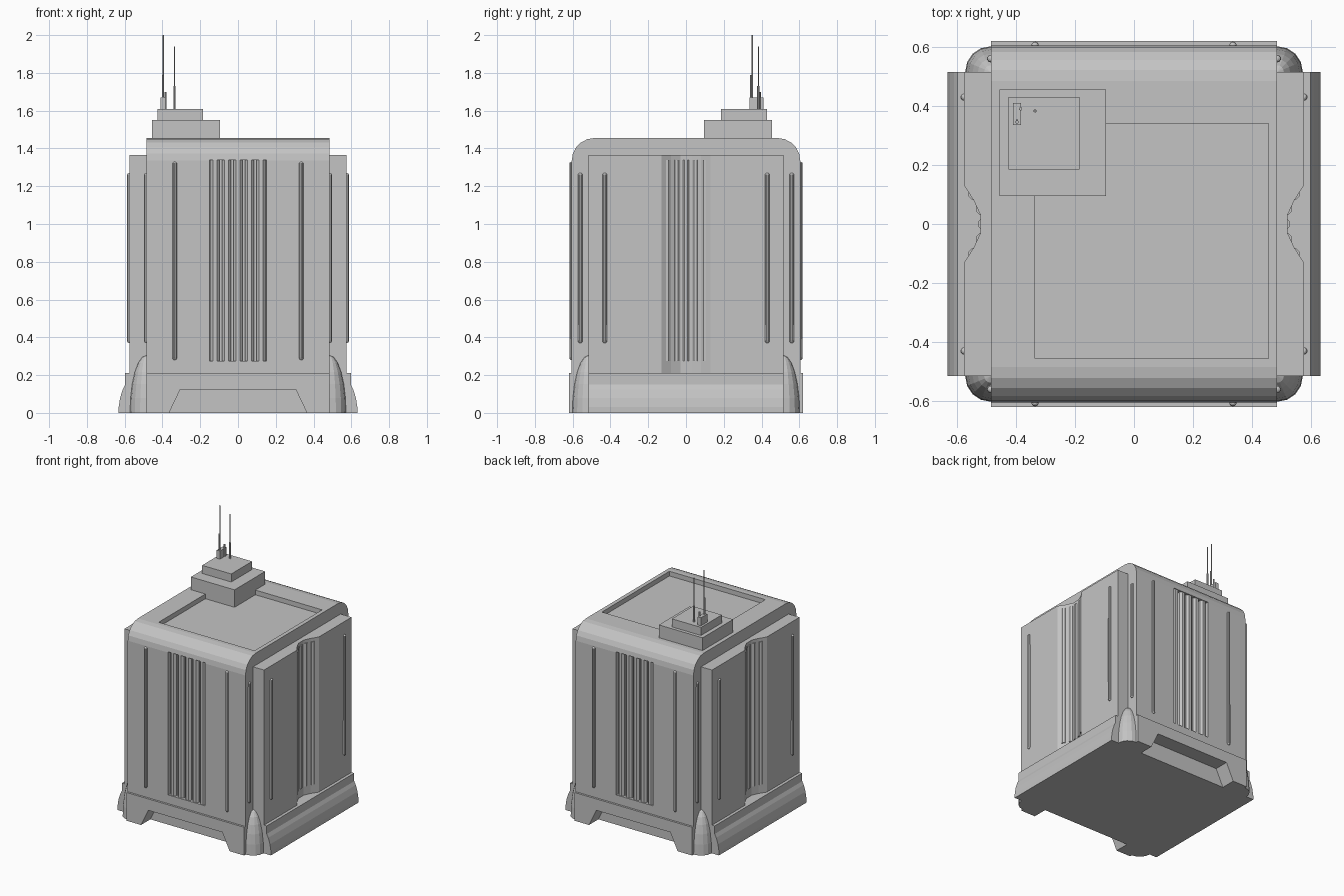
import bpy, bmesh, math
from mathutils import Matrix, Vector

old = bpy.data.objects.get("Cube")
if old:
    bpy.data.objects.remove(old, do_unlink=True)

GREY = 0.55
mat = bpy.data.materials.new("plain grey")
mat.use_nodes = True
mat.diffuse_color = (GREY, GREY, GREY, 1)
mat.node_tree.nodes["Principled BSDF"].inputs["Base Color"].default_value = (GREY, GREY, GREY, 1)


def finish(name, bm):
    bmesh.ops.recalc_face_normals(bm, faces=bm.faces[:])
    me = bpy.data.meshes.new(name)
    bm.to_mesh(me)
    bm.free()
    me.materials.append(mat)
    ob = bpy.data.objects.new(name, me)
    bpy.context.collection.objects.link(ob)
    return ob


def prism(name, pts, axis, lo, hi):
    """Extrude a 2D outline along an axis; the outline uses the other two axes in order."""
    def place(p, d):
        c = list(p)
        c.insert("xyz".index(axis), d)
        return c
    bm = bmesh.new()
    face = bm.faces.new([bm.verts.new(place(p, lo)) for p in pts])
    ext = bmesh.ops.extrude_face_region(bm, geom=[face])
    move = Vector(place((0, 0), hi - lo))
    bmesh.ops.translate(bm, vec=move, verts=[v for v in ext["geom"] if isinstance(v, bmesh.types.BMVert)])
    return finish(name, bm)


def box(name, x, y, z):
    return prism(name, [(x[0], y[0]), (x[1], y[0]), (x[1], y[1]), (x[0], y[1])], "z", *z)


def column(name, x, y, z0, z1, r, sides=8):
    pts = [(x + r * math.cos(a), y + r * math.sin(a))
           for a in (math.tau * (i + 0.5) / sides for i in range(sides))]
    return prism(name, pts, "z", z0, z1)


def rod(name, x, y, z0, z1, r=0.013):
    """Vertical trim rod with rounded ends."""
    bm = bmesh.new()
    bmesh.ops.create_uvsphere(bm, u_segments=10, v_segments=8, radius=r)
    for v in bm.verts:
        v.co.z += z1 - r if v.co.z > 0.0001 else z0 + r
        v.co.x += x
        v.co.y += y
    ob = finish(name, bm)
    return ob


def cut(target, cutter):
    m = target.modifiers.new("cut", "BOOLEAN")
    m.operation = "DIFFERENCE"
    m.solver = "EXACT"
    m.object = cutter
    bpy.context.view_layer.objects.active = target
    bpy.ops.object.modifier_apply(modifier=m.name)
    bpy.data.objects.remove(cutter, do_unlink=True)


# main body with rounded front and back roof edges
W, D, TOP, R = 0.485, 0.605, 1.455, 0.12
arc = [(D - R + R * math.cos(a), TOP - R + R * math.sin(a))
       for a in (math.pi / 2 * i / 5 for i in range(6))]
outline = [(D, 0.21)] + arc + [(-y, z) for y, z in reversed(arc)] + [(-D, 0.21)]
body = prism("main_body", outline, "x", -W, W)
cut(body, box("roof_cutter", (-0.335, 0.455), (-0.455, 0.34), (1.42, 1.6)))
for s in (-1, 1):
    cut(body, box("grille_cutter", (-0.152, 0.152), sorted((s * 0.56, s * 0.7)), (0.275, 1.34)))

# base core
box("base_core", (-W, W), (-0.51, 0.51), (0, 0.21))

for s in (-1, 1):
    end = "front" if s < 0 else "back"
    side = "left" if s > 0 else "right"

    # base plate with a trapezoid notch
    half = [(0.305, 0.125), (0.365, 0), (W, 0), (W, 0.21)]
    pts = half + [(-x, z) for x, z in reversed(half)]
    prism(end + "_base_plate", pts, "y", *sorted((s * 0.505, s * 0.62)))

    # recessed grille of round columns and two trim rods
    for i in range(5):
        column(end + "_grille_column", (i - 2) * 0.061, s * 0.574, 0.275, 1.34, 0.027)
    for x in (-0.335, 0.335):
        rod(end + "_trim_rod", x, s * D, 0.28, 1.33)

    # side wing with a concave vertical channel
    wing = [(0.575, 0.515), (0.575, 0.13), (0.543, 0.08), (0.52, 0.03)]
    wing = [(W - 0.01, 0.515)] + wing
    wing += [(x, -y) for x, y in reversed(wing)]
    prism(side + "_wing", [(s * x, y) for x, y in wing], "z", 0.21, 1.365)
    for i in range(-2, 3):
        x = (0.507, 0.514, 0.54)[abs(i)]
        column(side + "_channel_column", s * x, i * 0.051, 0.275, 1.34, 0.022)
    for y in (-0.43, 0.43):
        rod(side + "_wing_rod", s * 0.575, y, 0.37, 1.27)

    # flared skirt below the wing
    skirt = [(W - 0.01, 0), (0.632, 0), (0.632, 0.03), (0.624, 0.08),
             (0.61, 0.125), (0.597, 0.15), (0.597, 0.21), (W - 0.01, 0.21)]
    prism(side + "_skirt", [(s * x, z) for x, z in skirt], "y", -0.515, 0.515)

    # corner fenders and corner rods
    for t in (-1, 1):
        bm = bmesh.new()
        bmesh.ops.create_uvsphere(bm, u_segments=16, v_segments=12, radius=1)
        low = [v for v in bm.verts if v.co.z < -0.01]
        bmesh.ops.delete(bm, geom=low, context="VERTS")
        bmesh.ops.holes_fill(bm, edges=[e for e in bm.edges if e.is_boundary])
        bmesh.ops.transform(bm, verts=bm.verts[:], matrix=Matrix.Translation((s * W, t * 0.515, 0))
                            @ Matrix.Diagonal((0.087, 0.087, 0.305, 1)))
        finish("corner_fender", bm)
        rod("corner_rod", s * W, t * 0.56, 0.37, 1.27)

# stepped roof tower
box("tower_lower", (-0.455, -0.095), (0.095, 0.455), (1.41, 1.55))
box("tower_upper", (-0.425, -0.185), (0.185, 0.43), (1.55, 1.61))

# equipment and antennas
box("antenna_box", (-0.41, -0.383), (0.335, 0.41), (1.61, 1.67))
column("tall_antenna", -0.396, 0.352, 1.61, 2.0, 0.004, 6)
column("tall_antenna_base", -0.396, 0.345, 1.61, 1.79, 0.006, 6)
column("short_antenna", -0.335, 0.383, 1.61, 1.94, 0.003, 6)
column("short_antenna_base", -0.335, 0.383, 1.61, 1.73, 0.006, 6)
column("stub_antenna", -0.384, 0.39, 1.61, 1.7, 0.006, 6)
